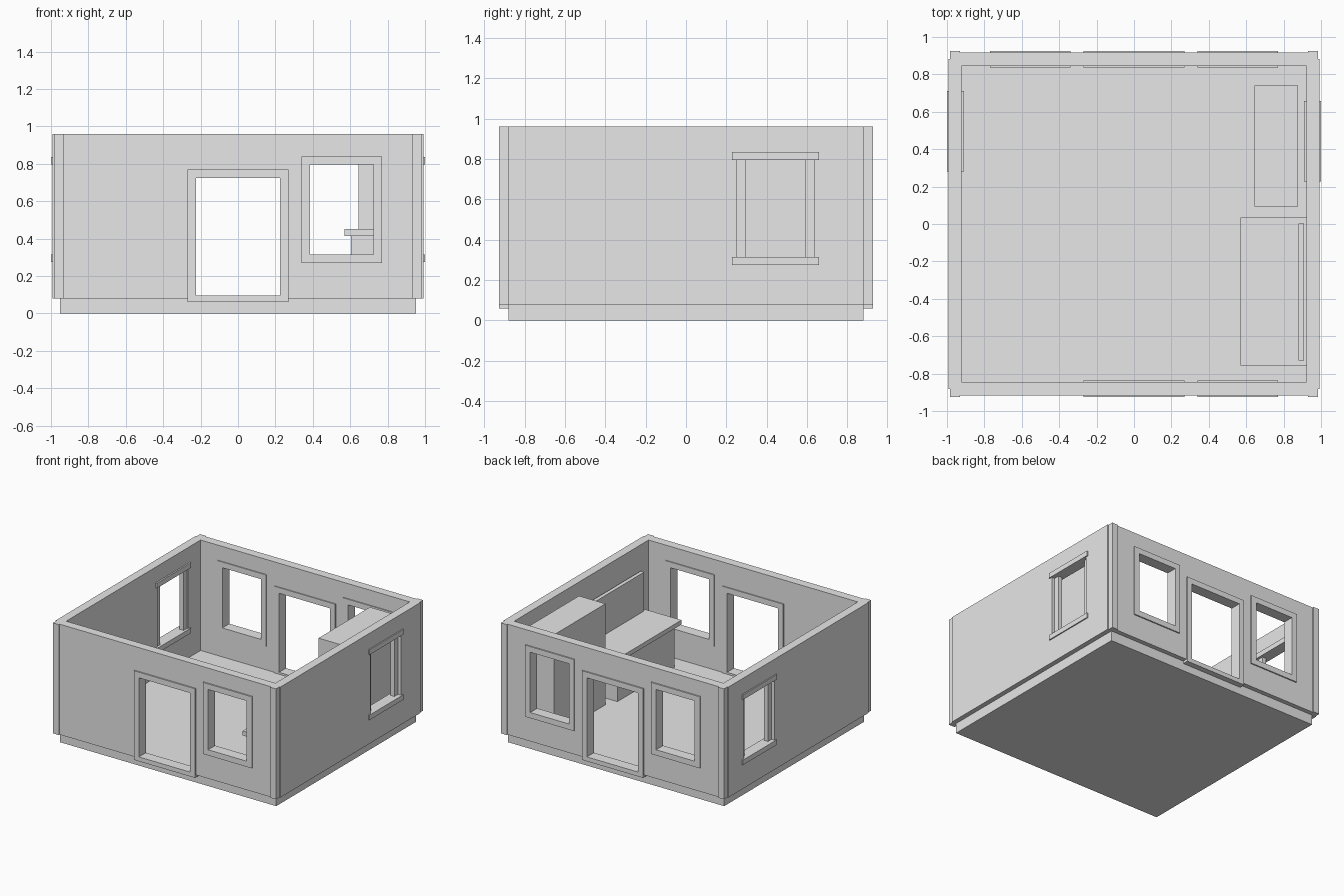
import bpy, bmesh

if "Cube" in bpy.data.objects:
    bpy.data.objects.remove(bpy.data.objects["Cube"])

mat = bpy.data.materials.new("plain_grey")
mat.diffuse_color = (0.8, 0.8, 0.8, 1)
mat.use_nodes = True
mat.node_tree.nodes["Principled BSDF"].inputs["Base Color"].default_value = mat.diffuse_color


def finish(name, bm):
    me = bpy.data.meshes.new(name)
    bm.to_mesh(me)
    bm.free()
    me.materials.append(mat)
    ob = bpy.data.objects.new(name, me)
    bpy.context.collection.objects.link(ob)
    return ob


def box(name, x, y, z):
    bm = bmesh.new()
    bmesh.ops.create_cube(bm, size=1)
    for v in bm.verts:
        v.co = [(r[0] + r[1]) / 2 + c * (r[1] - r[0]) for r, c in zip((x, y, z), v.co)]
    return finish(name, bm)


def panel(name, axis, u, z, depth, holes):
    """Upright slab along an axis with rectangular holes (u0, u1, z0, z1)."""
    us = sorted({*u, *(h[0] for h in holes), *(h[1] for h in holes)})
    zs = sorted({*z, *(h[2] for h in holes), *(h[3] for h in holes)})

    def solid(i, j):
        if not (0 <= i < len(us) - 1 and 0 <= j < len(zs) - 1):
            return False
        cu, cz = (us[i] + us[i + 1]) / 2, (zs[j] + zs[j + 1]) / 2
        return not any(h[0] < cu < h[1] and h[2] < cz < h[3] for h in holes)

    bm = bmesh.new()

    def quad(pts):
        bm.faces.new([bm.verts.new((a, d, c) if axis == 'x' else (d, a, c)) for a, d, c in pts])

    d0, d1 = depth
    for i in range(len(us) - 1):
        for j in range(len(zs) - 1):
            if not solid(i, j):
                continue
            a, b, c, e = us[i], us[i + 1], zs[j], zs[j + 1]
            for d in depth:
                quad([(a, d, c), (b, d, c), (b, d, e), (a, d, e)])
            for di, dj, p, q in ((-1, 0, (a, c), (a, e)), (1, 0, (b, c), (b, e)),
                                 (0, -1, (a, c), (b, c)), (0, 1, (a, e), (b, e))):
                if not solid(i + di, j + dj):
                    quad([(p[0], d0, p[1]), (q[0], d0, q[1]), (q[0], d1, q[1]), (p[0], d1, p[1])])
    bmesh.ops.remove_doubles(bm, verts=bm.verts, dist=1e-5)
    bmesh.ops.recalc_face_normals(bm, faces=bm.faces)
    return finish(name, bm)


def span(s, a, b):
    return tuple(sorted((s * a, s * b)))


Z = (0.08, 0.96)
DOOR = (-0.27, 0.27, 0.06, 0.77)
WIN_R = (0.34, 0.77, 0.27, 0.84)
WIN_L = (-0.77, -0.34, 0.27, 0.84)
T = 0.045  # frame width

# floor slab
box("floor_base", (-0.953, 0.953), (-0.88, 0.88), (0, 0.08))

# front and back walls with door and window frames
for side, s, openings in (("front", -1, [DOOR, WIN_R]), ("back", 1, [DOOR, WIN_R, WIN_L])):
    holes = [(a, b, max(c, Z[0]), d) for a, b, c, d in openings]
    panel(side + "_wall", 'x', (-0.93, 0.93), Z, span(s, 0.846, 0.916), holes)
    for a, b, c, d in openings:
        kind = "_door_frame" if c < 0.1 else "_window_frame"
        bottom = c + (0.035 if c < 0.1 else T)
        panel(side + kind, 'x', (a, b), (c, d), span(s, 0.838, 0.926),
              [(a + T, b - T, bottom, d - T)])

# side walls, each with one window made of two bars and two recessed jambs
for side, s, cy in (("right", 1, 0.443), ("left", -1, 0.495)):
    h = 0.193
    panel(side + "_wall", 'y', (-0.882, 0.882), Z, span(s, 0.922, 0.991),
          [(cy - h, cy + h, 0.315, 0.795)])
    for part, z in (("sill", (0.275, 0.315)), ("lintel", (0.795, 0.835))):
        box(f"{side}_window_{part}", span(s, 0.91, 1.0), (cy - 0.215, cy + 0.215), z)
    for t in (-1, 1):
        y = sorted((cy + t * h, cy + t * (h - T)))
        box(f"{side}_window_jamb", span(s, 0.93, 0.965), y, (0.315, 0.795))

# corner posts
for sx in (-1, 1):
    for sy in (-1, 1):
        box("corner_post", span(sx, 0.93, 0.983), span(sy, 0.86, 0.926), Z)

# kitchen furniture
box("tall_cabinet", (0.645, 0.878), (0.093, 0.74), (0.08, 0.885))
box("counter_base", (0.605, 0.922), (-0.72, 0.0), (0.08, 0.415))
box("counter_top", (0.57, 0.922), (-0.757, 0.034), (0.415, 0.45))
box("backsplash", (0.88, 0.91), (-0.73, 0.003), (0.45, 0.76))
